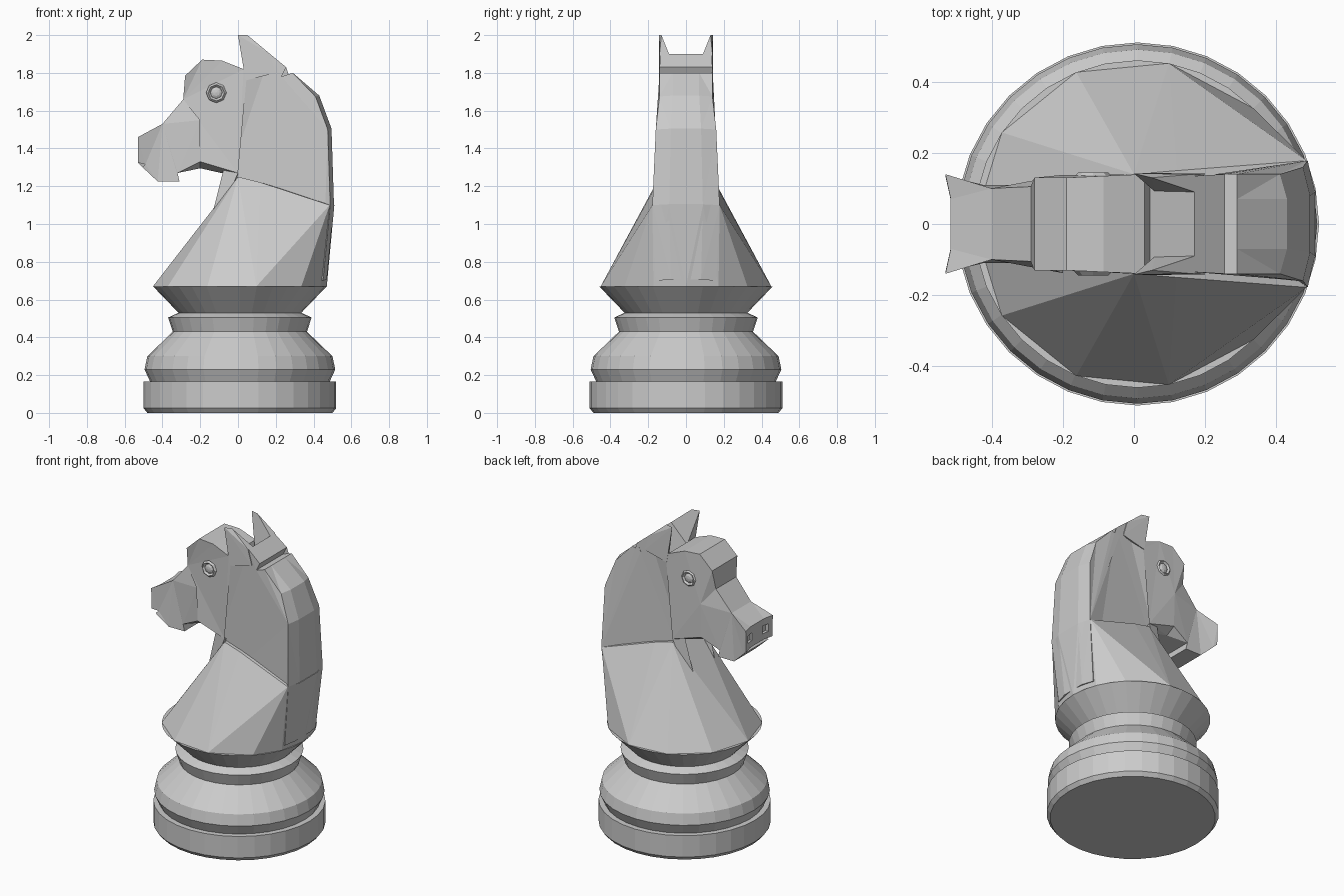
import bpy, bmesh
from math import cos, sin, pi, radians
from mathutils import Matrix, Vector

if "Cube" in bpy.data.objects:
    bpy.data.objects.remove(bpy.data.objects["Cube"])

AXIS_X = 0.01


def finish(bm, name):
    bmesh.ops.recalc_face_normals(bm, faces=bm.faces)
    mesh = bpy.data.meshes.new(name)
    bm.to_mesh(mesh)
    bm.free()
    obj = bpy.data.objects.new(name, mesh)
    bpy.context.collection.objects.link(obj)
    return obj


def lathe(name, profile, sides):
    bm = bmesh.new()
    rings = []
    for r, z in profile:
        rings.append([bm.verts.new((AXIS_X + r * cos(2 * pi * i / sides),
                                    r * sin(2 * pi * i / sides), z))
                      for i in range(sides)])
    for low, high in zip(rings, rings[1:]):
        for i in range(sides):
            j = (i + 1) % sides
            bm.faces.new((low[i], low[j], high[j], high[i]))
    bm.faces.new(rings[0])
    bm.faces.new(rings[-1])
    return finish(bm, name)


def hull(name, points):
    bm = bmesh.new()
    for p in points:
        bm.verts.new(p)
    bmesh.ops.convex_hull(bm, input=bm.verts)
    loose = [v for v in bm.verts if not v.link_faces]
    bmesh.ops.delete(bm, geom=loose, context='VERTS')
    return finish(bm, name)


def mirrored(points):
    return [(x, s * y, z) for x, y, z in points for s in (-1, 1)]


# Turned base
lathe("base", [(.49, 0), (.51, .025), (.51, .165), (.475, .165), (.505, .23),
               (.49, .3), (.355, .43), (.38, .505), (.325, .53), (.46, .67)], 32)

# Faceted chest flaring from the neck to the base
chest = [(AXIS_X + .46 * cos(radians(a)), .46 * sin(radians(a)), .67)
         for a in (0, 22, 45, 79, 112, 146, 180)]
chest += [(0, .14, 1.25), (.12, .15, 1.22), (.21, .163, 1.165),
          (.34, .175, 1.13), (.485, .178, 1.1), (.51, .09, 1.1)]
hull("chest", mirrored(chest))

# Head and neck outline: x, z, half width
outline = [
    (0, 1.27, .14), (-.2, 1.33, .13), (-.32, 1.27, .11),                # jaw
    (-.31, 1.225, .11), (-.425, 1.225, .11),                           # chin
    (-.505, 1.3, .13), (-.49, 1.315, .12), (-.53, 1.325, .135),        # mouth
    (-.53, 1.46, .14), (-.4, 1.53, .1), (-.29, 1.66, .105),            # nose
    (-.28, 1.785, .13), (-.19, 1.87, .13), (-.085, 1.865, .135),       # brow
    (.03, 1.82, .14), (.045, 1.77, .14), (.17, 1.9, .135),             # poll
    (.255, 1.83, .14), (.23, 1.78, .14), (.29, 1.8, .14),              # notch
    (.41, 1.675, .14), (.475, 1.5, .16), (.488, 1.1, .178),            # nape
    (.45, .7, .16), (-.2, .8, .1)]
CHEEK = len(outline)
# Shift of the middle of each strip, rounding the nape and jaw
shift = {0: (0, -.02), 1: (0, -.035), 7: (.015, 0), 8: (.015, 0)}
shift.update({i: (.02, .005) for i in range(20, 24)})
patches = [range(3, 10), (1, 2, 3, 9, CHEEK), (9, 10, CHEEK),
           (*range(10, 16), 0, 1, CHEEK), (*range(15, CHEEK), 0)]

bm = bmesh.new()
rows = []
for side, share in ((-1, 1), (-1, .5), (1, .5), (1, 1)):
    row = []
    for i, (x, z, w) in enumerate(outline):
        dx, dz = shift.get(i, (0, 0)) if share < 1 else (0, 0)
        row.append(bm.verts.new((x + dx, side * share * w, z + dz)))
    rows.append(row)
for a, b in zip(rows, rows[1:]):
    for i in range(CHEEK):
        j = (i + 1) % CHEEK
        bm.faces.new((a[i], a[j], b[j], b[i]))
for row, side in ((rows[0], -1), (rows[-1], 1)):
    row.append(bm.verts.new((-.2, side * .138, 1.55)))
    for patch in patches:
        bm.faces.new([row[i] for i in patch])
bmesh.ops.triangulate(bm, faces=bm.faces)
head = finish(bm, "head_and_neck")

# Cut the eye sockets and nostrils
EYE = Vector((-.115, 0, 1.695))
bm = bmesh.new()
for s in (-1, 1):
    turn = Matrix.Rotation(-s * pi / 2, 4, 'X')
    bmesh.ops.create_cone(bm, cap_ends=True, segments=8, radius1=.035,
                          radius2=.07, depth=.04,
                          matrix=Matrix.Translation(EYE + Vector((0, s * .137, 0))) @ turn)
    bmesh.ops.create_cube(bm, size=.05, matrix=Matrix.Translation((-.525, s * .08, 1.39)))
cutter = finish(bm, "cutter")
cutter.hide_render = True
cut = head.modifiers.new("cut", 'BOOLEAN')
cut.object = cutter
cut.solver = 'EXACT'
bpy.context.view_layer.objects.active = head
bpy.ops.object.modifier_apply(modifier=cut.name)
bpy.data.objects.remove(cutter)

# Ears and eyes on both sides
for s, label in ((-1, "right"), (1, "left")):
    ear = [(0, .142, 2), (.05, .13, 2), (.04, .143, 1.76), (.06, .09, 1.77),
           (.17, .14, 1.9), (.17, .09, 1.9), (.2, .142, 1.8)]
    hull(label + "_ear", [(x, s * y, z) for x, y, z in ear])

    spot = EYE + Vector((0, s * .125, 0))
    bpy.ops.mesh.primitive_torus_add(major_segments=8, minor_segments=4,
                                     major_radius=.043, minor_radius=.011,
                                     location=spot + Vector((0, s * .008, 0)),
                                     rotation=(pi / 2, 0, 0))
    bpy.context.object.name = label + "_eyelid"
    bpy.ops.mesh.primitive_uv_sphere_add(segments=8, ring_count=6, radius=.036,
                                         location=spot, rotation=(pi / 2, 0, 0))
    bpy.context.object.name = label + "_eye"
    bpy.context.object.scale.z = .5
